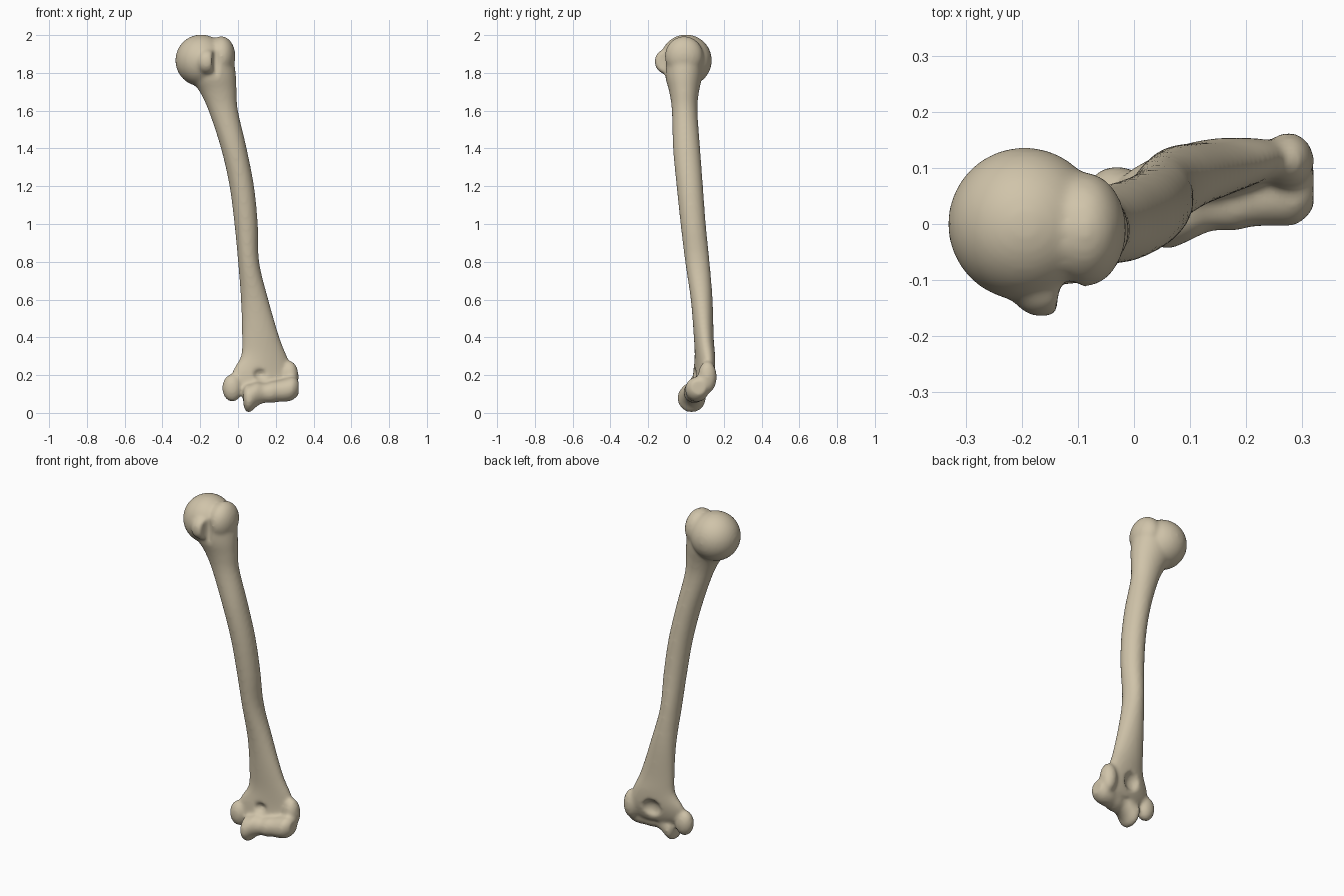
import bpy, bmesh
from math import sin, cos, tau, radians
from mathutils import Vector, Matrix

cube = bpy.data.objects.get("Cube")
if cube:
    bpy.data.objects.remove(cube, do_unlink=True)

bone = bpy.data.materials.new("ivory_bone")
bone.use_nodes = True
COLOR = (0.63, 0.55, 0.40, 1)
bone.diffuse_color = COLOR
bsdf = bone.node_tree.nodes["Principled BSDF"]
bsdf.inputs["Base Color"].default_value = COLOR
bsdf.inputs["Roughness"].default_value = 0.7


def refine(rows, steps=4):
    """Smooth interpolation between section rows."""
    out = []
    for i in range(len(rows) - 1):
        a, b, c, d = (rows[min(max(i + k, 0), len(rows) - 1)] for k in (-1, 0, 1, 2))
        for s in range(steps):
            t = s / steps
            out.append([q + 0.5 * t * (r - p + t * (2*p - 5*q + 4*r - w + t * (3*(q - r) + w - p)))
                        for p, q, r, w in zip(a, b, c, d)])
    return out + [rows[-1]]


def loft(bm, rows, place, sides=32):
    """Skin elliptical sections; place turns (station, u, v) into a point."""
    rings = []
    for pos, cu, cv, ru, rv, turn in refine(rows):
        ca, sa = cos(radians(turn)), sin(radians(turn))
        ring = []
        for k in range(sides):
            u, v = ru * cos(tau * k / sides), rv * sin(tau * k / sides)
            ring.append(bm.verts.new(place(pos, cu + u*ca - v*sa, cv + u*sa + v*ca)))
        rings.append(ring)
    for lo, hi in zip(rings, rings[1:]):
        for k in range(sides):
            n = (k + 1) % sides
            bm.faces.new((lo[k], lo[n], hi[n], hi[k]))
    bm.faces.new(rings[0])
    bm.faces.new(rings[-1])


def lump(bm, center, radii):
    m = Matrix.Translation(center) @ Matrix.Diagonal((*radii, 1))
    bmesh.ops.create_uvsphere(bm, u_segments=32, v_segments=20, radius=1, matrix=m)


def finish(bm, name):
    bmesh.ops.recalc_face_normals(bm, faces=bm.faces[:])
    mesh = bpy.data.meshes.new(name)
    bm.to_mesh(mesh)
    bm.free()
    mesh.materials.append(bone)
    ob = bpy.data.objects.new(name, mesh)
    bpy.context.collection.objects.link(ob)
    return ob


bm = bmesh.new()

# Shaft: height, centre x, centre y, half width, half depth, twist
loft(bm, [
    (.12, .13, .075, .12, .035, 10),
    (.16, .13, .085, .165, .042, 10),
    (.22, .13, .095, .162, .048, 11),
    (.30, .137, .10, .124, .051, 9),
    (.40, .12, .094, .10, .052, 5),
    (.60, .088, .083, .073, .058, 0),
    (.80, .056, .06, .056, .065, 0),
    (1.0, .043, .038, .062, .067, 0),
    (1.2, .02, .02, .065, .07, 0),
    (1.4, -.022, .003, .068, .072, 0),
    (1.6, -.078, -.007, .078, .068, 0),
    (1.7, -.105, -.01, .098, .079, 0),
    (1.78, -.132, -.012, .122, .098, 0),
    (1.86, -.12, -.01, .10, .10, 0),
], lambda p, u, v: Vector((u, v, p)))

# Lower joint spool: station x, centre y, centre z, radii
loft(bm, [(x, y, z, r, r, 0) for x, y, z, r in (
    (.028, .03, .085, .045),
    (.045, .03, .077, .073),
    (.07, .03, .08, .073),
    (.10, .035, .10, .065),
    (.14, .04, .105, .052),
    (.18, .045, .11, .058),
    (.21, .052, .115, .057),
    (.25, .058, .12, .062),
    (.29, .06, .13, .062),
    (.32, .065, .135, .04),
)], lambda p, u, v: Vector((p, u, v)))

# Ball head, the two upper bumps and the two lower side bumps
lump(bm, (-.195, 0, 1.866), (.137, .137, .137))
lump(bm, (-.088, -.01, 1.888), (.074, .102, .106))
lump(bm, (-.165, -.11, 1.86), (.056, .056, .065))
lump(bm, (-.03, .057, .132), (.054, .046, .073))
lump(bm, (.275, .113, .19), (.046, .05, .085))
humerus = finish(bm, "upper_arm_bone")

# Cutters: front groove between the bumps, front and back hollows
bm = bmesh.new()
lump(bm, (-.115, -.14, 1.86), (.022, .045, .13))
lump(bm, (.12, .01, .205), (.05, .055, .04))
lump(bm, (.125, .165, .2), (.065, .058, .065))
hollows = finish(bm, "hollow_cutter")
hollows.hide_render = True


def voxel(name):
    m = humerus.modifiers.new(name, 'REMESH')
    m.mode = 'VOXEL'
    m.voxel_size = 0.008
    m.use_smooth_shade = True


# Fuse the parts, carve the hollows and soften the joins
voxel("fuse")
cut = humerus.modifiers.new("carve", 'BOOLEAN')
cut.operation = 'DIFFERENCE'
cut.object = hollows
cut.solver = 'EXACT'
voxel("blend")
soft = humerus.modifiers.new("soften", 'SMOOTH')
soft.factor = 0.5
soft.iterations = 12

# Bake the result and drop the cutter
dg = bpy.context.evaluated_depsgraph_get()
baked = bpy.data.meshes.new_from_object(humerus.evaluated_get(dg))
humerus.modifiers.clear()
humerus.data = baked
if not baked.materials:
    baked.materials.append(bone)
for p in baked.polygons:
    p.use_smooth = True
    p.material_index = 0
bpy.data.objects.remove(hollows, do_unlink=True)
